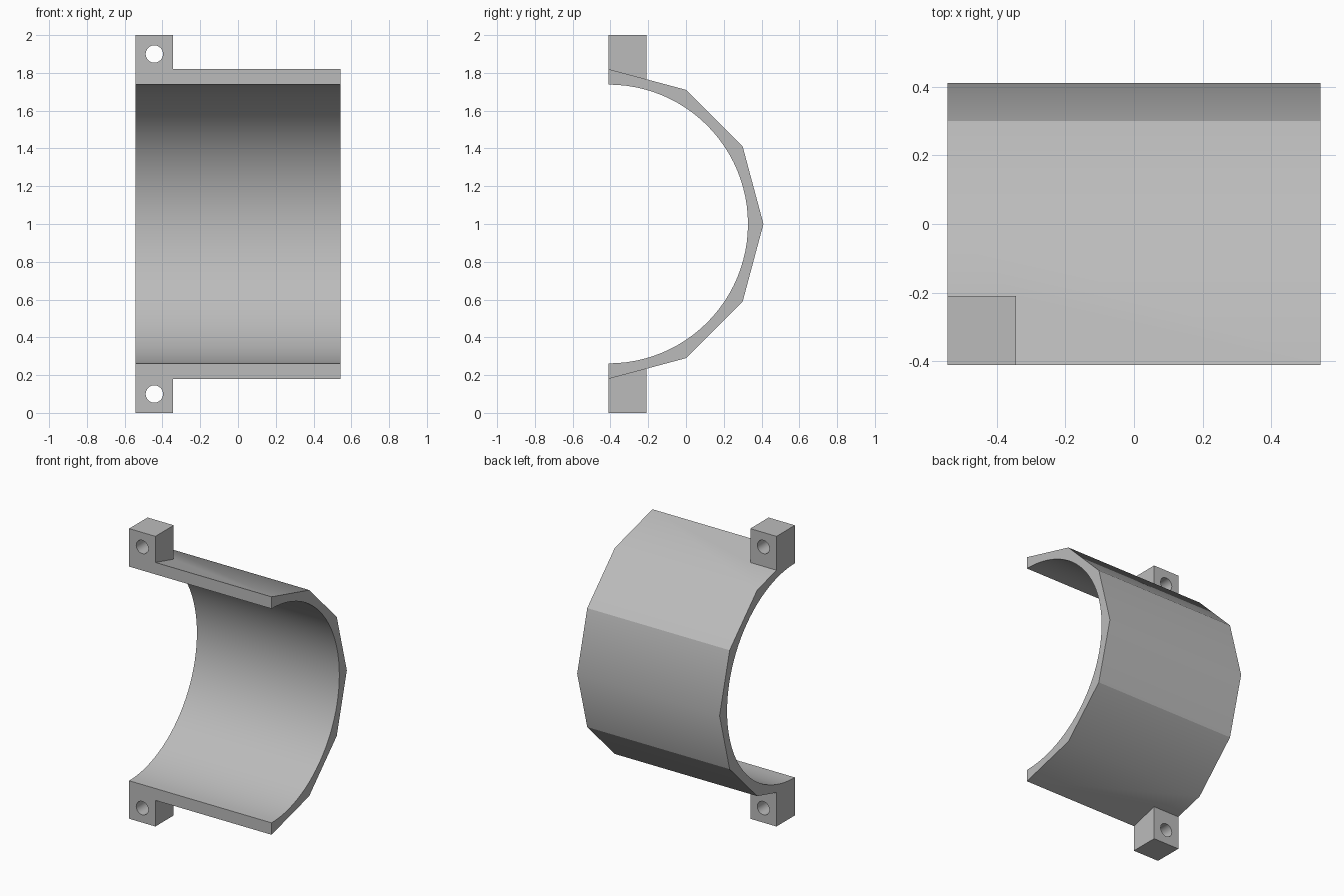
import bpy, bmesh
from math import sin, cos, pi, radians, hypot, atan2
from mathutils import Matrix

if "Cube" in bpy.data.objects:
    bpy.data.objects.remove(bpy.data.objects["Cube"])

HALF_X, FRONT_Y, MID_Z = 0.543, -0.41, 1.0
OUTER_R, INNER_R = 0.82, 0.738
LUG, HOLE_R = 0.2, 0.046

grey = bpy.data.materials.new("plain grey")
grey.use_nodes = True
colour = (0.5, 0.5, 0.5, 1)
grey.diffuse_color = colour
grey.node_tree.nodes["Principled BSDF"].inputs["Base Color"].default_value = colour


def make_object(name, bm):
    bmesh.ops.recalc_face_normals(bm, faces=bm.faces)
    mesh = bpy.data.meshes.new(name)
    bm.to_mesh(mesh)
    bm.free()
    mesh.materials.append(grey)
    ob = bpy.data.objects.new(name, mesh)
    bpy.context.collection.objects.link(ob)
    return ob


def prism(name, profile, x0, x1):
    """Extrude a (y, z) profile along x."""
    bm = bmesh.new()
    face = bm.faces.new([bm.verts.new((x0, y, z)) for y, z in profile])
    out = bmesh.ops.extrude_face_region(bm, geom=[face], use_keep_orig=True)
    moved = [v for v in out["geom"] if isinstance(v, bmesh.types.BMVert)]
    bmesh.ops.translate(bm, verts=moved, vec=(x1 - x0, 0, 0))
    return make_object(name, bm)


def half_arc(radius, steps):
    angles = [pi * i / steps - pi / 2 for i in range(steps + 1)]
    return [(FRONT_Y + radius * cos(a), MID_Z + radius * sin(a)) for a in angles]


def combine(target, tool, operation):
    mod = target.modifiers.new(operation.lower(), "BOOLEAN")
    mod.operation, mod.object, mod.solver = operation, tool, "EXACT"
    bpy.context.view_layer.objects.active = target
    bpy.ops.object.modifier_apply(modifier=mod.name)
    bpy.data.objects.remove(tool)


# Half-round shell: faceted outside, round inside
shell = prism("half_clamp_shell",
              half_arc(OUTER_R, 6) + half_arc(INNER_R, 48)[::-1], -HALF_X, HALF_X)

# Drilled lugs at the top and bottom of one end
for side in (1, -1):
    y0, y1 = FRONT_Y, FRONT_Y + LUG
    z0, z1 = MID_Z + side * 0.75, MID_Z + side
    lug = prism("lug", [(y0, z0), (y1, z0), (y1, z1), (y0, z1)],
                -HALF_X, -HALF_X + LUG)
    combine(shell, lug, "UNION")

    bm = bmesh.new()
    bmesh.ops.create_cone(bm, cap_ends=True, segments=32, radius1=HOLE_R,
                          radius2=HOLE_R, depth=1)
    bmesh.ops.rotate(bm, verts=bm.verts, matrix=Matrix.Rotation(pi / 2, 3, "X"))
    bmesh.ops.translate(bm, verts=bm.verts,
                        vec=(-HALF_X + LUG / 2, FRONT_Y, MID_Z + side * 0.9))
    drill = make_object("drill", bm)
    drill.hide_render = True
    combine(shell, drill, "DIFFERENCE")

# Smooth shading, with crisp ridges on the outside
bpy.ops.object.select_all(action="DESELECT")
shell.select_set(True)
bpy.context.view_layer.objects.active = shell
bpy.ops.object.shade_smooth_by_angle(angle=radians(31))


def on_ridge(co):
    y, z = co.y - FRONT_Y, abs(co.z - MID_Z)
    return abs(hypot(y, z) - OUTER_R) < 0.001 and abs(atan2(z, y) - pi / 6) < 0.01


for edge in shell.data.edges:
    if all(on_ridge(shell.data.vertices[i].co) for i in edge.vertices):
        edge.use_edge_sharp = True
